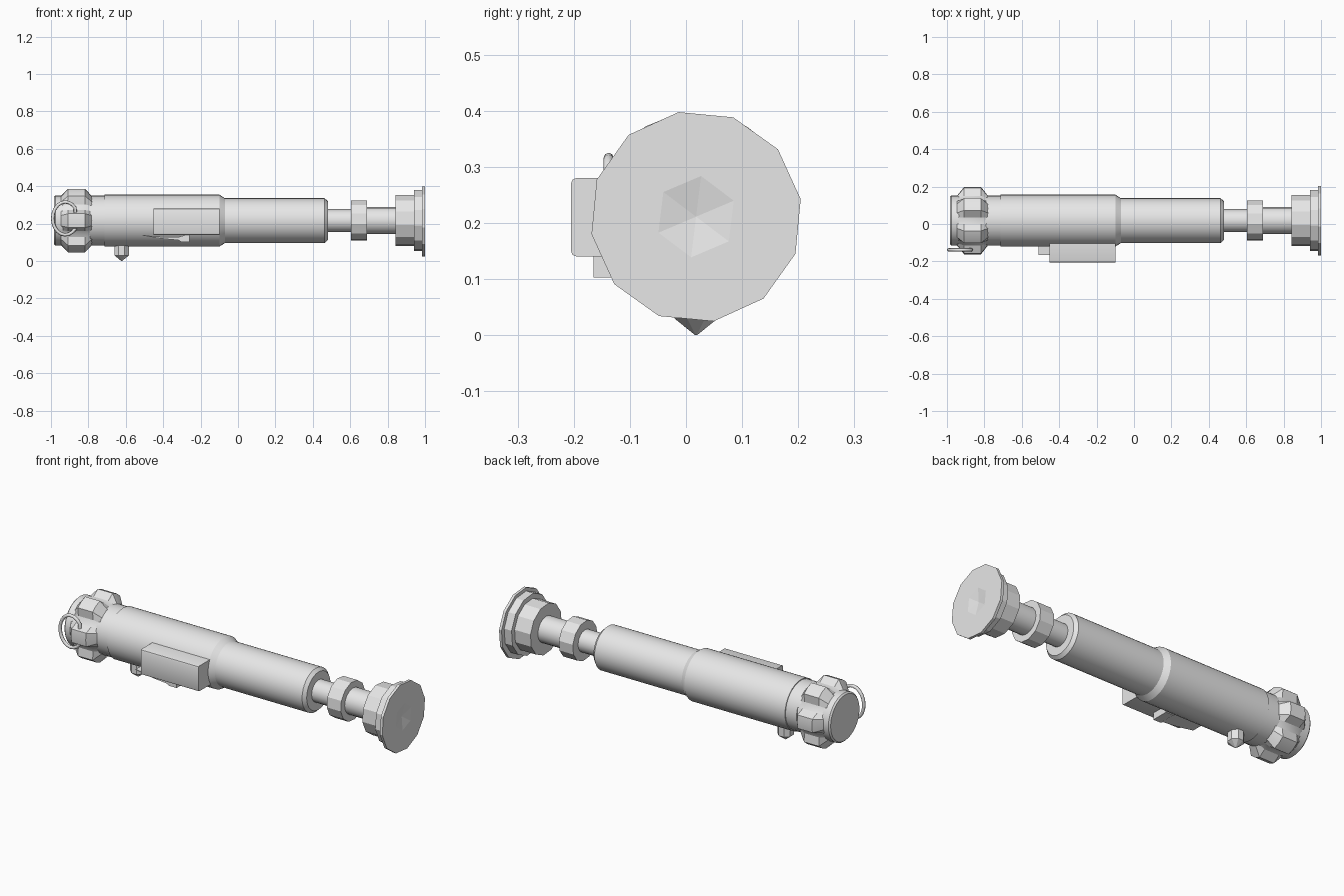
import bpy
import bmesh
import math
from mathutils import Vector

cube = bpy.data.objects.get("Cube")
if cube:
    bpy.data.objects.remove(cube, do_unlink=True)

grey = bpy.data.materials.new("plain grey metal")
grey.use_nodes = True
grey.diffuse_color = (0.8, 0.8, 0.8, 1)
grey.node_tree.nodes["Principled BSDF"].inputs["Base Color"].default_value = (0.8, 0.8, 0.8, 1)

AXIS_Y, AXIS_Z = 0.018, 0.216


def finish(name, bm, smooth=None):
    """Turn a bmesh into a named grey object, smooth below an angle if given."""
    bmesh.ops.recalc_face_normals(bm, faces=bm.faces)
    mesh = bpy.data.meshes.new(name)
    bm.to_mesh(mesh)
    bm.free()
    mesh.materials.append(grey)
    obj = bpy.data.objects.new(name, mesh)
    bpy.context.collection.objects.link(obj)
    if smooth:
        bpy.ops.object.select_all(action='DESELECT')
        obj.select_set(True)
        bpy.context.view_layer.objects.active = obj
        bpy.ops.object.shade_smooth_by_angle(angle=math.radians(smooth))
    return obj


def loft(name, rings, smooth=None):
    """Skin a list of equal point rings and close both ends."""
    bm = bmesh.new()
    loops = [[bm.verts.new(p) for p in ring] for ring in rings]
    n = len(loops[0])
    for a, b in zip(loops, loops[1:]):
        for i in range(n):
            j = (i + 1) % n
            bm.faces.new((a[i], a[j], b[j], b[i]))
    bm.faces.new(loops[0][::-1])
    bm.faces.new(loops[-1])
    return finish(name, bm, smooth)


def ring_at(x, polar, cz=AXIS_Z):
    return [(x, AXIS_Y + r * math.cos(math.radians(a)), cz + r * math.sin(math.radians(a)))
            for a, r in polar]


def turned(name, profile, sides, start=0, smooth=None, cz=AXIS_Z):
    """Solid turned about the long axis from (x, radius) pairs."""
    rings = [ring_at(x, [(start + i * 360 / sides, r) for i in range(sides)], cz)
             for x, r in profile]
    return loft(name, rings, smooth)


# Main tube with its stepped front half
turned("rear_cap", [(-0.985, 0.126), (-0.977, 0.134), (-0.7, 0.134)], 32, smooth=30)
turned("main_body", [(-0.715, 0.139), (-0.1, 0.139), (-0.07, 0.12),
                     (0.463, 0.12), (0.48, 0.104)], 32, smooth=25)

# Stem, collar and flared end
turned("stem", [(0.46, 0.061), (0.66, 0.061)], 16, smooth=30)
turned("stem_collar", [(0.605, 0.108), (0.69, 0.108)], 12, 9.5)
turned("stem_neck", [(0.68, 0.072), (0.86, 0.072)], 16, smooth=30)
turned("flare_base", [(0.843, 0.138), (0.945, 0.138)], 12, 9.5)
turned("flare_step", [(0.94, 0.165), (0.987, 0.165)], 12, 9.5)
end_disc = turned("end_disc", [(0.985, 0.189), (1.0, 0.189)], 12, 9.5, cz=0.211)

# Six-sided conical dimple cut in the end disc
cutter = turned("dimple_cutter", [(0.988, 0.001), (1.0, 0.073), (1.012, 0.145)], 6, 23, cz=0.211)
cutter.hide_render = True
cut = end_disc.modifiers.new("dimple", 'BOOLEAN')
cut.operation = 'DIFFERENCE'
cut.solver = 'EXACT'
cut.object = cutter
bpy.context.view_layer.update()
cut_mesh = bpy.data.meshes.new_from_object(end_disc.evaluated_get(bpy.context.evaluated_depsgraph_get()))
end_disc.modifiers.clear()
end_disc.data = cut_mesh
bpy.data.objects.remove(cutter, do_unlink=True)

# Ribbed grip: six raised lobes that taper into the cap at both ends
lobes = []
for k in range(6):
    for offset, radius in ((-12, 0.179), (0, 0.18), (12, 0.179), (23, 0.144), (30, 0.14), (37, 0.144)):
        lobes.append((k * 60 + offset, radius))
flush = [(a, 0.129) for a, r in lobes]
loft("ribbed_grip", [ring_at(-0.95, flush), ring_at(-0.908, lobes),
                     ring_at(-0.818, lobes), ring_at(-0.778, flush)], smooth=20)

# Control box on the front side
bm = bmesh.new()
bmesh.ops.create_cube(bm, size=1)
for v in bm.verts:
    v.co = Vector((-0.275 + v.co.x * 0.352, -0.142 + v.co.y * 0.126, 0.21 + v.co.z * 0.14))
long_edges = [e for e in bm.edges
              if all(v.co.y < -0.15 for v in e.verts)
              and abs(e.verts[0].co.x - e.verts[1].co.x) > 0.1]
bmesh.ops.bevel(bm, geom=long_edges, offset=0.01, segments=2, profile=0.5, affect='EDGES')
finish("control_box", bm, 40)

# Curved lever under the box, made from an upper and lower edge
upper = [(-0.51, 0.14), (-0.45, 0.132), (-0.39, 0.128), (-0.32, 0.128), (-0.26, 0.145)]
lower = [(-0.26, 0.103), (-0.305, 0.103), (-0.32, 0.112), (-0.39, 0.118), (-0.45, 0.126), (-0.51, 0.136)]
outline = upper + lower
loft("lever", [[(x, y, z) for x, z in outline] for y in (-0.165, -0.07)])

# Pointed button underneath
bm = bmesh.new()
levels = ((0.12, 0.042), (0.03, 0.042), (0.0, 0.002))
rings = []
for z, r in levels:
    rings.append([(-0.622 + r * math.cos(math.tau * i / 8 + 0.4),
                   AXIS_Y + r * math.sin(math.tau * i / 8 + 0.4), z) for i in range(8)])
bm.free()
loft("pointed_button", rings)

# Open hanging loop at the rear, with its ends turned inward
curve = bpy.data.curves.new("hanging_loop", 'CURVE')
curve.dimensions = '3D'
curve.bevel_depth = 0.009
curve.bevel_resolution = 2
curve.use_fill_caps = True
path = [(-0.87, 0.245)]
for i in range(17):
    a = math.radians(40 + i * 280 / 16)
    path.append((-0.923 + 0.068 * math.cos(a), 0.228 + 0.088 * math.sin(a)))
path.append((-0.857, 0.19))
spline = curve.splines.new('POLY')
spline.points.add(len(path) - 1)
for point, (x, z) in zip(spline.points, path):
    point.co = (x, -0.138, z, 1)
curve.materials.append(grey)
loop = bpy.data.objects.new("hanging_loop", curve)
bpy.context.collection.objects.link(loop)
